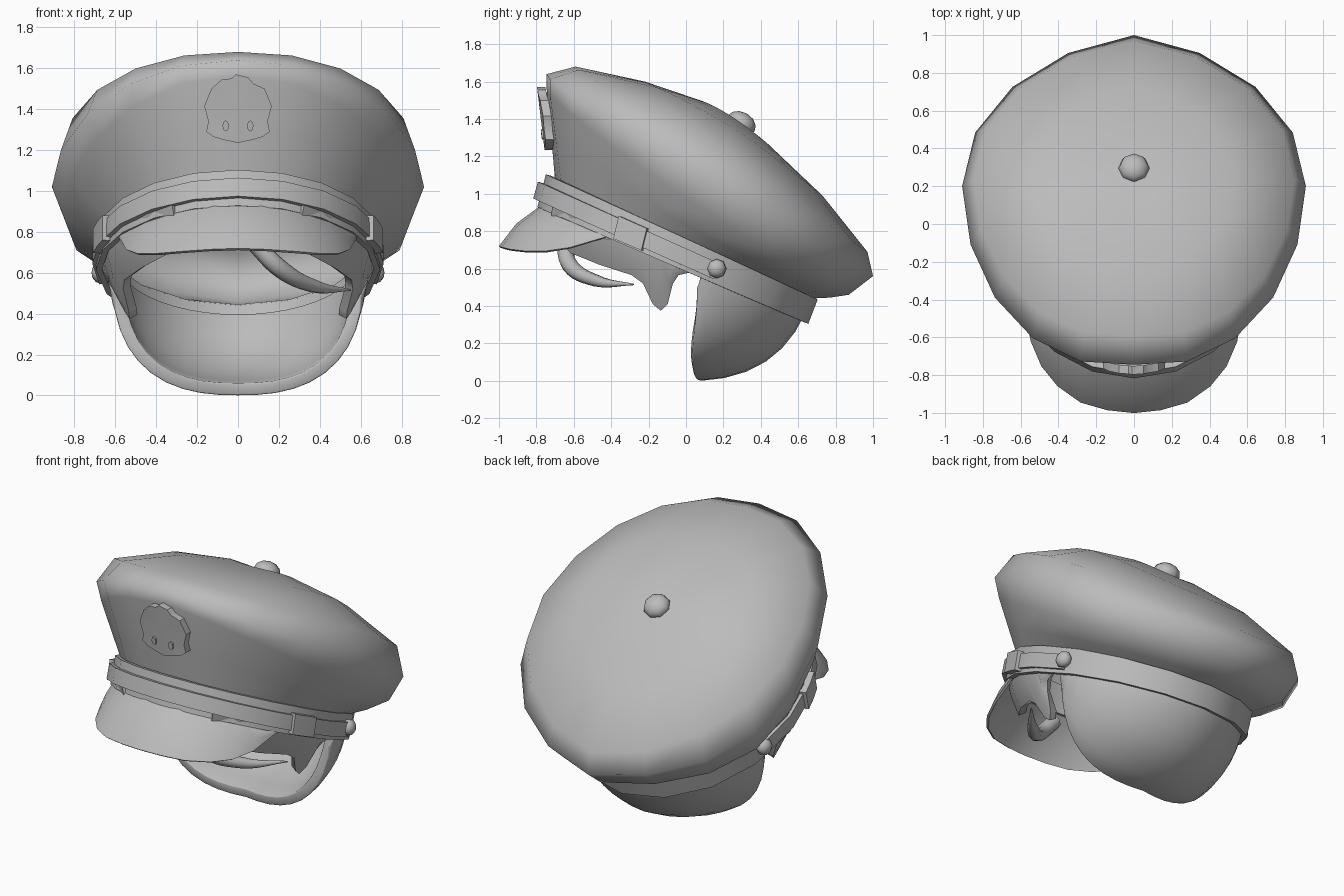
import bpy, bmesh, math
from mathutils import Vector as V

cube = bpy.data.objects.get("Cube")
if cube:
    bpy.data.objects.remove(cube)

grey = bpy.data.materials.new("plain grey")
grey.use_nodes = True
COL = (0.5, 0.5, 0.5, 1)
grey.diffuse_color = COL
grey.node_tree.nodes["Principled BSDF"].inputs["Base Color"].default_value = COL


def finish(ob, angle=50):
    """Apply modifiers, shade smooth and colour the part."""
    bpy.ops.object.select_all(action='DESELECT')
    ob.select_set(True)
    bpy.context.view_layer.objects.active = ob
    bpy.ops.object.convert(target='MESH')
    ob = bpy.context.object
    bpy.ops.object.shade_smooth_by_angle(angle=math.radians(angle))
    ob.data.materials.clear()
    ob.data.materials.append(grey)
    return ob


def loft(name, rows, closed=False, thick=0, mirror=False, angle=50, bevel=0):
    """Skin a grid of points, row to row."""
    bm = bmesh.new()
    grid = [[bm.verts.new(p) for p in row] for row in rows]
    n = len(rows[0])
    for a, b in zip(grid, grid[1:]):
        for i in range(n if closed else n - 1):
            j = (i + 1) % n
            bm.faces.new((a[i], a[j], b[j], b[i]))
    bmesh.ops.remove_doubles(bm, verts=bm.verts, dist=0.0005)
    bmesh.ops.recalc_face_normals(bm, faces=bm.faces)
    me = bpy.data.meshes.new(name)
    bm.to_mesh(me)
    bm.free()
    ob = bpy.data.objects.new(name, me)
    bpy.context.collection.objects.link(ob)
    if mirror:
        ob.modifiers.new("mirror", 'MIRROR')
    if thick:
        s = ob.modifiers.new("thickness", 'SOLIDIFY')
        s.thickness, s.offset = thick, 0
    if bevel:
        b = ob.modifiers.new("bevel", 'BEVEL')
        b.width, b.segments = bevel, 2
    return finish(ob, angle)


def ring_point(ring, a):
    """Point on a tilted oval: front, side and back are (y, z), a = 0 is the front.
    The last value squares off the front quarters and narrows the back ones."""
    front, side, back, rx, full = ring
    f, m, b = V(front), V(side), V(back)
    c = (f + b) / 2
    p = c + (f - c) * math.cos(a) + (m - c) * math.sin(a) ** 2
    p += V((-1, .2 if math.cos(a) > 0 else .6)) * full * abs(math.sin(2 * a))
    return V((rx * math.sin(a), p.x, p.y))


quarter = [18 * i for i in range(5)] + [90 + 22.5 * i for i in range(4)]
around = quarter + [180] + [360 - a for a in quarter[:0:-1]]


def oval(ring):
    return [ring_point(ring, math.radians(a)) for a in around]


def arc(ring, a0, a1, n):
    return [ring_point(ring, math.radians(a0 + (a1 - a0) * i / n)) for i in range(n + 1)]


# Crown, from the band up over the rim to the middle
loft("crown", [oval(r) for r in (
    ((-.70, 1.07), (-.02, .76), (.67, .44), .67, 0),
    ((-.72, 1.30), (.06, .80), (.77, .445), .75, .025),
    ((-.745, 1.56), (.15, .88), (.87, .46), .855, .05),
    ((-.745, 1.64), (.20, 1.02), (1.0, .56), .91, .055),
    ((-.59, 1.68), (.24, 1.20), (.97, .69), .85, .045),
    ((-.22, 1.60), (.24, 1.36), (.73, .99), .53, .02),
    ((.09, 1.495), (.25, 1.41), (.44, 1.265), .20, 0),
    ((.26, 1.395), (.26, 1.395), (.26, 1.395), 0, 0))], closed=True, angle=85)

# Band around the head
band_top = ((-.735, 1.10), (-.02, .77), (.69, .44), .68, 0)
band_low = ((-.78, .925), (-.07, .615), (.64, .31), .68, 0)
loft("band", [oval(band_top), oval(band_low)], closed=True, thick=.03)

# Strap with a buckle on each side
strap_top = ((-.775, 1.06), (-.05, .73), (.69, .40), .695, 0)
strap_low = ((-.80, .97), (-.08, .645), (.665, .32), .695, 0)
loft("strap", [arc(strap_top, -108, 108, 12), arc(strap_low, -108, 108, 12)], thick=.035)
wide = [((-.80, 1.075), (-.05, .745), (.69, .41), .705, 0),
        ((-.825, .945), (-.08, .63), (.665, .31), .705, 0)]
loft("buckles", [arc(r, 66, 78, 2) for r in wide], thick=.04, mirror=True)


def ball(name, loc, r, squash, axis):
    bpy.ops.mesh.primitive_uv_sphere_add(segments=8, ring_count=6, radius=r, location=loc)
    ob = bpy.context.object
    ob.name = name
    ob.scale.z = squash
    ob.rotation_mode = 'QUATERNION'
    ob.rotation_quaternion = V(axis).to_track_quat('Z', 'Y')
    finish(ob, 70)


ball("crown_button", (0, .295, 1.375), .083, .75, (0, .5, .86))
for side, word in ((1, "left"), (-1, "right")):
    ball(word + "_strap_button", (side * .675, .165, .60), .052, .8, (side, .2, 0))

# Peak: from under the band out to a drooping edge
edge = [(0, -.995, .715), (.14, -.98, .71), (.28, -.94, .70), (.40, -.855, .69),
        (.485, -.75, .69), (.54, -.62, .71), (.575, -.42, .77)]
inner = arc(((-.78, .925), (-.07, .62), (.64, .31), .66, 0), 0, 62, len(edge) - 1)
middle = [(a + V(b)) / 2 + V((0, -.015, .015)) for a, b in zip(inner, edge)]


def both(half):
    return [V((-p[0], p[1], p[2])) for p in half[:0:-1]] + [V(p) for p in half]


loft("peak", [both(inner), both(middle), both(edge)], thick=.015)

# Hair at the back of the head: a bowl between the band and a U-shaped edge
hair_ring = ((-.74, .98), (-.05, .68), (.615, .385), .625, 0)
rows = []
for k in range(7):
    t = k / 6
    row = []
    for i in range(-10, 11):
        s = i / 10
        th = s * math.pi / 2
        top = ring_point(hair_ring, math.pi - math.radians(79) * s)
        low = V((.575 * math.sin(th), .075 - .045 * abs(math.sin(2 * th)),
                 .03 + .47 * (1 - math.cos(th)) ** 1.25))
        swell = 4 * t * (1 - t)
        bulge = V((.01 * math.sin(th), .065 * math.cos(th), -.08 * math.cos(th)))
        row.append(top.lerp(low, t) + bulge * swell)
    rows.append(row)
loft("back_hair", rows, thick=.06, bevel=.015)

# Sideburns: hair hanging below the band, pointed in front of the ear
fringe = [(-.70, .80), (-.60, .69), (-.45, .63), (-.28, .575), (-.22, .53), (-.17, .42),
          (-.13, .385), (-.095, .42), (-.08, .53), (-.04, .58), (.04, .60)]
upper, mid, lower = [], [], []
for y, z in fringe:
    x = .64 * math.sqrt(1 - ((y + .07) / .72) ** 2)
    top_z = .66 - .435 * (y + .07)
    drop = top_z - z
    upper.append(V((x, y, top_z)))
    lower.append(V((x - .42 * drop, y, z)))
    mid.append(upper[-1].lerp(lower[-1], .5) + V((.015, 0, 0)))
loft("sideburns", [upper, mid, lower], thick=.045, mirror=True, angle=60)

# Loose curved lock under the peak
cu = bpy.data.curves.new("front_lock", 'CURVE')
cu.dimensions = '3D'
cu.bevel_depth = 1
cu.bevel_resolution = 2
cu.resolution_u = 6
cu.use_fill_caps = True
sp = cu.splines.new('BEZIER')
path = [((.07, -.645, .76), .045), ((.20, -.625, .625), .045),
        ((.37, -.48, .535), .033), ((.55, -.28, .515), .004)]
sp.bezier_points.add(len(path) - 1)
for bp, (co, r) in zip(sp.bezier_points, path):
    bp.co, bp.radius = co, r
    bp.handle_left_type = bp.handle_right_type = 'AUTO'
lock = bpy.data.objects.new("front_lock", cu)
bpy.context.collection.objects.link(lock)
finish(lock, 60)


# Badge bent to the front of the crown, with two small eyes
def plate(name, outline, front, back):
    def bent(x, z, off):
        return V((x, -.757 - .12 * (z - 1.24) + .5 * x * x - off, z))
    cx = sum(p[0] for p in outline) / len(outline)
    cz = sum(p[1] for p in outline) / len(outline)
    loft(name, [[bent(x, z, back) for x, z in outline],
                [bent(x, z, front) for x, z in outline],
                [bent(cx, cz, front)] * len(outline)], closed=True, angle=35)


chin = [(.13, 1.50), (.165, 1.415), (.145, 1.34), (.155, 1.29),
        (.12, 1.265), (.07, 1.25)]
crest = [(-.08, 1.545), (-.03, 1.55), (-.01, 1.57), (.05, 1.555), (.075, 1.525)]
plate("badge", crest + chin + [(0, 1.235)] + [(-x, z) for x, z in chin[::-1]], 0, -.045)
for side, word in ((1, "left"), (-1, "right")):
    eye = [(side * .06 + .016 * math.cos(i * math.tau / 8),
            1.318 + .027 * math.sin(i * math.tau / 8)) for i in range(8)]
    plate("badge_" + word + "_eye", eye, .009, -.002)
